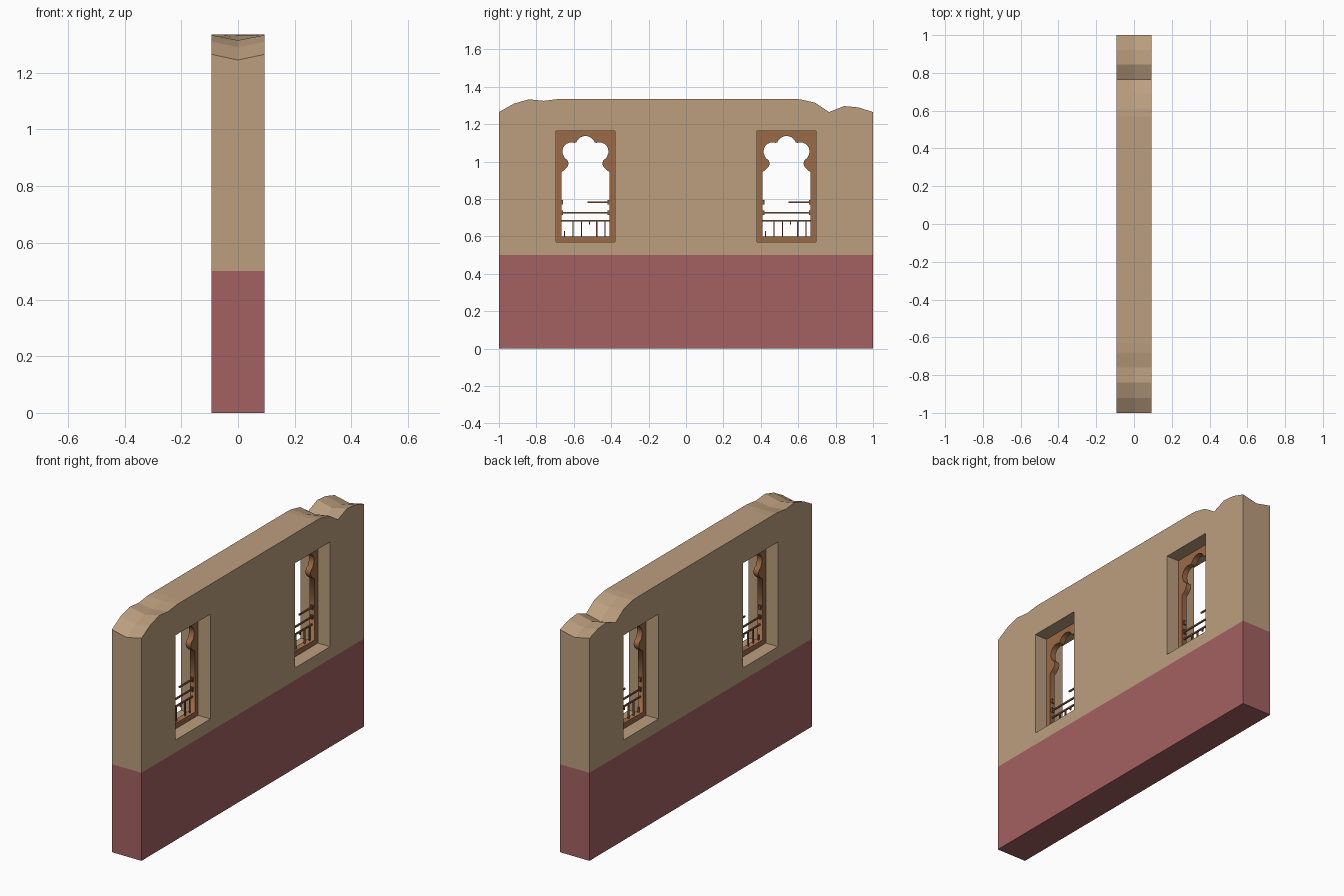
import bpy, bmesh, math
from mathutils import Matrix

if "Cube" in bpy.data.objects:
    bpy.data.objects.remove(bpy.data.objects["Cube"])

T = 0.093                      # half wall thickness
WINDOWS = (-0.5375, 0.5375)    # window centres along y
Z0, Z1, HW = 0.57, 1.165, 0.157


def material(name, rgb):
    m = bpy.data.materials.new(name)
    m.diffuse_color = (*rgb, 1)
    m.use_nodes = True
    m.node_tree.nodes["Principled BSDF"].inputs["Base Color"].default_value = m.diffuse_color
    return m


PLASTER = material("plaster", (0.50, 0.345, 0.21))
RED = material("red_paint", (0.37, 0.12, 0.12))
WOOD = material("wood", (0.33, 0.145, 0.065))
RAIL = material("rail_wood", (0.24, 0.10, 0.045))


def make_object(name, bm, mat):
    bmesh.ops.recalc_face_normals(bm, faces=bm.faces[:])
    me = bpy.data.meshes.new(name)
    bm.to_mesh(me)
    bm.free()
    ob = bpy.data.objects.new(name, me)
    bpy.context.collection.objects.link(ob)
    if mat:
        me.materials.append(mat)
    return ob


def add_box(bm, x0, x1, y0, y1, z0, z1):
    m = Matrix.Translation(((x0 + x1) / 2, (y0 + y1) / 2, (z0 + z1) / 2)) @ \
        Matrix.Diagonal((x1 - x0, y1 - y0, z1 - z0, 1))
    bmesh.ops.create_cube(bm, size=1, matrix=m)


def drop_level_faces(bm, z):
    # remove hidden faces where the two wall bands meet
    bmesh.ops.delete(bm, geom=[f for f in bm.faces
                               if all(abs(v.co.z - z) < 1e-4 for v in f.verts)],
                     context='FACES_ONLY')


# Lower painted band
bm = bmesh.new()
add_box(bm, -T, T, -1, 1, 0, 0.5)
drop_level_faces(bm, 0.5)
make_object("lower_wall", bm, RED)

# Upper wall: worn ridge line (y, z, sag along the middle)
ridge = [(-1, 1.265, .02), (-.92, 1.31, .02), (-.84, 1.333, .018), (-.76, 1.325, .012),
         (-.68, 1.335, .004), (-.63, 1.335, 0), (.57, 1.335, 0), (.61, 1.333, .004),
         (.69, 1.315, .015), (.765, 1.265, .02), (.845, 1.297, .02), (.92, 1.29, .02),
         (1, 1.265, .02)]
bm = bmesh.new()
rings = [[bm.verts.new(c) for c in ((-T, y, .5), (-T, y, z), (0, y, z - s),
                                    (T, y, z), (T, y, .5))] for y, z, s in ridge]
for a, b in zip(rings, rings[1:]):
    for i in range(5):
        j = (i + 1) % 5
        bm.faces.new((a[i], a[j], b[j], b[i]))
bm.faces.new(rings[0])
bm.faces.new(rings[-1][::-1])
upper = make_object("upper_wall", bm, PLASTER)

# Window openings cut through the wall
bm = bmesh.new()
for c in WINDOWS:
    add_box(bm, -.3, .3, c - HW, c + HW, Z0, Z1)
cutter = make_object("opening_cutter", bm, PLASTER)
cutter.hide_render = True
mod = upper.modifiers.new("openings", 'BOOLEAN')
mod.object = cutter
mod.solver = 'EXACT'
bpy.context.view_layer.objects.active = upper
bpy.ops.object.modifier_apply(modifier=mod.name)
bpy.data.objects.remove(cutter)
bm = bmesh.new()
bm.from_mesh(upper.data)
drop_level_faces(bm, 0.5)
bm.to_mesh(upper.data)
bm.free()


# Half outline of the lobed arch opening, from the sill up to the crown
def arc(cu, cz, r, a0, a1, n):
    return [(cu + r * math.cos(math.radians(a0 + (a1 - a0) * i / n)),
             cz + r * math.sin(math.radians(a0 + (a1 - a0) * i / n))) for i in range(n + 1)]


half = [(.128, .60), (.128, .945), (.115, .953), (.096, .972), (.09, .99), (.096, 1.008),
        (.112, 1.02)]
half += arc(.075, 1.055, .048, -30, 110, 8) + arc(0, 1.085, .052, 20, 90, 5)
inner = half + [(-u, z) for u, z in half[-2::-1]]
outer = [(-HW, Z0), (HW, Z0), (HW, Z1), (-HW, Z1)]


def window_frame(c):
    cu = bpy.data.curves.new("window_frame", 'CURVE')
    cu.dimensions = '2D'
    cu.fill_mode = 'BOTH'
    cu.extrude = 0.016
    for pts in (outer, inner):
        sp = cu.splines.new('POLY')
        sp.points.add(len(pts) - 1)
        for p, (u, z) in zip(sp.points, pts):
            p.co = (u, z, 0, 1)
        sp.use_cyclic_u = True
    cu.materials.append(WOOD)
    ob = bpy.data.objects.new("window_frame", cu)
    bpy.context.collection.objects.link(ob)
    ob.location = (0, c, 0)
    ob.rotation_euler = (math.pi / 2, 0, math.pi / 2)
    bpy.ops.object.select_all(action='DESELECT')
    ob.select_set(True)
    bpy.context.view_layer.objects.active = ob
    bpy.ops.object.convert(target='MESH')


def railing(c):
    bm = bmesh.new()
    w, t = .13, .004
    # two full rails and one broken top rail
    for u0, z in ((-w, .684), (-w, .727), (.01, .782)):
        add_box(bm, -t, t, c + u0, c + w, z - t, z + t)
    # balusters, two of them broken short
    for u, z0, z1 in ((-.112, .60, .63), (-.066, .60, .684), (-.021, .60, .684),
                      (.021, .665, .684), (.06, .60, .684), (.104, .60, .684)):
        add_box(bm, -t, t, c + u - .003, c + u + .003, z0, z1)
    # rail sockets on the posts
    for s in (-1, 1):
        for z in (.727, .782):
            a, b = sorted((s * .13, s * .119))
            add_box(bm, -.008, .008, c + a, c + b, z - .012, z + .012)
    make_object("railing", bm, RAIL)


for c in WINDOWS:
    window_frame(c)
    railing(c)
